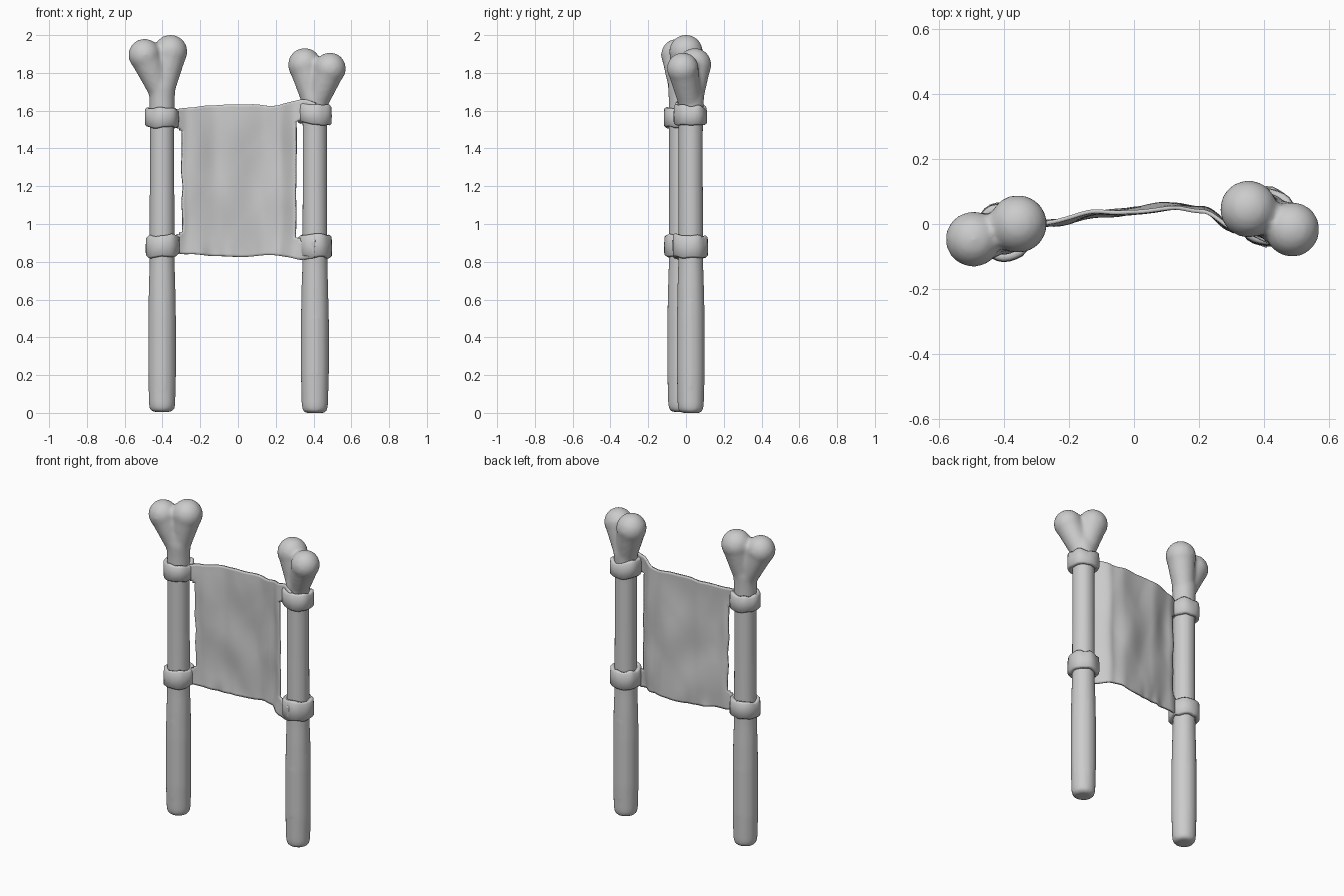
import bpy, bmesh
from math import sin, cos, pi, exp
from mathutils import Vector, Matrix, noise

if "Cube" in bpy.data.objects:
    bpy.data.objects.remove(bpy.data.objects["Cube"])


def finish(name, bm):
    bmesh.ops.recalc_face_normals(bm, faces=bm.faces[:])
    me = bpy.data.meshes.new(name)
    bm.to_mesh(me)
    bm.free()
    me.shade_smooth()
    ob = bpy.data.objects.new(name, me)
    bpy.context.collection.objects.link(ob)
    return ob


def lathe(bm, cx, cy, profile, n):
    rings = [[bm.verts.new((cx + r * cos(2 * pi * i / n), cy + r * sin(2 * pi * i / n), z))
              for i in range(n)] for r, z in profile]
    for a, b in zip(rings, rings[1:]):
        for i in range(n):
            j = (i + 1) % n
            bm.faces.new((a[i], a[j], b[j], b[i]))
    bm.faces.new(rings[0][::-1])
    bm.faces.new(rings[-1])


def interp(points, x):
    if x <= points[0][0]:
        return points[0][1]
    for (x0, y0), (x1, y1) in zip(points, points[1:]):
        if x <= x1:
            t = (x - x0) / (x1 - x0)
            return y0 + (y1 - y0) * t * t * (3 - 2 * t)
    return points[-1][1]


# Bone posts: shaft, flared neck and two knobs fused together
def bone(name, cx, cy, base, neck, knobs):
    bm = bmesh.new()
    lathe(bm, cx, cy, [(0.05, base), (0.066, base + 0.012), (0.071, base + 0.04), (0.075, 0.2),
                       (0.075, 0.5), (0.072, 0.66), (0.068, 0.78), (0.066, 1.2), (0.066, 1.5),
                       (0.068, neck - 0.02), (0.072, neck + 0.05), (0.06, neck + 0.13)], 14)
    foot = Vector((cx, cy, neck))
    for x, y, z, r in knobs:
        c = Vector((x, y, z))
        bmesh.ops.create_uvsphere(bm, u_segments=20, v_segments=12, radius=r,
                                  matrix=Matrix.Translation(c))
        d = c - foot
        rot = d.to_track_quat('Z', 'Y').to_matrix().to_4x4()
        bmesh.ops.create_cone(bm, cap_ends=True, segments=20, radius1=0.058, radius2=r * 0.97,
                              depth=d.length, matrix=Matrix.Translation((c + foot) / 2) @ rot)
    ob = finish(name, bm)
    m = ob.modifiers.new("fuse", 'REMESH')
    m.mode = 'VOXEL'
    m.voxel_size = 0.012
    m.use_smooth_shade = True
    s = ob.modifiers.new("soften", 'SMOOTH')
    s.factor = 0.5
    s.iterations = 6


LEFT, RIGHT = (-0.402, -0.025), (0.407, 0.025)
bone("left_bone_post", *LEFT, 0.005, 1.68,
     [(-0.495, -0.047, 1.895, 0.086), (-0.357, 0.0, 1.912, 0.09)])
bone("right_bone_post", *RIGHT, 0.0, 1.62,
     [(0.353, 0.046, 1.843, 0.089), (0.487, -0.017, 1.823, 0.085)])


# Cloth bands wrapped round each post
def band(name, c, z, h, tilt, seed):
    bm = bmesh.new()
    n = 28
    section = [(0.062, -0.46), (0.08, -0.5), (0.09, -0.42), (0.091, 0),
               (0.089, 0.42), (0.08, 0.5), (0.062, 0.46)]
    rings = []
    for i in range(n):
        a = 2 * pi * i / n
        w = noise.noise(Vector((cos(a) * 1.6, sin(a) * 1.6, seed)))
        w2 = noise.noise(Vector((cos(a) * 1.6, sin(a) * 1.6, seed + 9)))
        ring = []
        for r, t in section:
            rr = r + (0.008 * w if r > 0.07 else 0)
            ring.append(bm.verts.new((c[0] + rr * cos(a), c[1] + rr * sin(a),
                                      z + t * (h + 0.025 * w2) + tilt * cos(a) + 0.012 * w)))
        rings.append(ring)
    k = len(section)
    for i in range(n):
        a, b = rings[i], rings[(i + 1) % n]
        for j in range(k):
            bm.faces.new((a[j], b[j], b[(j + 1) % k], a[(j + 1) % k]))
    finish(name, bm)


band("left_upper_band", LEFT, 1.563, 0.105, -0.003, 1.3)
band("left_lower_band", LEFT, 0.885, 0.11, 0.0, 4.7)
band("right_upper_band", RIGHT, 1.58, 0.105, -0.006, 7.2)
band("right_lower_band", RIGHT, 0.88, 0.115, 0.0, 2.9)

# Hanging cloth: curved sheet with corner tabs reaching the bands
top = [(-0.36, 1.60), (-0.27, 1.618), (0.0, 1.635), (0.2, 1.628), (0.34, 1.658), (0.42, 1.64)]
bottom = [(-0.36, 0.85), (-0.28, 0.84), (0.0, 0.825), (0.2, 0.835), (0.34, 0.812), (0.42, 0.82)]
depth = [(-0.36, -0.03), (-0.26, 0.005), (-0.1, 0.03), (0.12, 0.058), (0.21, 0.045),
         (0.32, -0.02), (0.42, -0.062)]
NX, NZ = 60, 60
X0, X1 = -0.36, 0.41
bm = bmesh.new()
grid = []
for i in range(NX + 1):
    x = X0 + (X1 - X0) * i / NX
    col = []
    for j in range(NZ + 1):
        v = j / NZ
        z0, z1 = interp(bottom, x), interp(top, x)
        z = z0 + (z1 - z0) * v
        # wrinkles, with small gathers along the lower hem
        y = interp(depth, x) + 0.014 * noise.noise(Vector((x * 6 + z * 2, 3.1, z * 3 - x * 3)))
        y += 0.012 * exp(-(z - z0) / 0.05) * noise.noise(Vector((x * 16, 8.0, z * 5)))
        edge = abs(x) / 0.31
        dx = 0.008 * noise.noise(Vector((x * 2, 5.0, z * 9))) * min(1, edge)
        dz = 0.006 * noise.noise(Vector((x * 12, 1.0, z)))
        col.append(bm.verts.new((x + dx, y, z + dz)))
    grid.append(col)
for i in range(NX):
    x = X0 + (X1 - X0) * (i + 0.5) / NX
    over = max(0, x - 0.302, -0.298 - x)
    for j in range(NZ):
        v = (j + 0.5) / NZ
        tab = 0.15 - min(over, 0.03) * 1.0
        if over > 0 and tab < v < 1 - tab:
            continue
        bm.faces.new((grid[i][j], grid[i + 1][j], grid[i + 1][j + 1], grid[i][j + 1]))
bmesh.ops.delete(bm, geom=[v for v in bm.verts if not v.link_faces], context='VERTS')
cloth = finish("hanging_cloth", bm)
m = cloth.modifiers.new("thickness", 'SOLIDIFY')
m.thickness = 0.012
m.offset = 0
